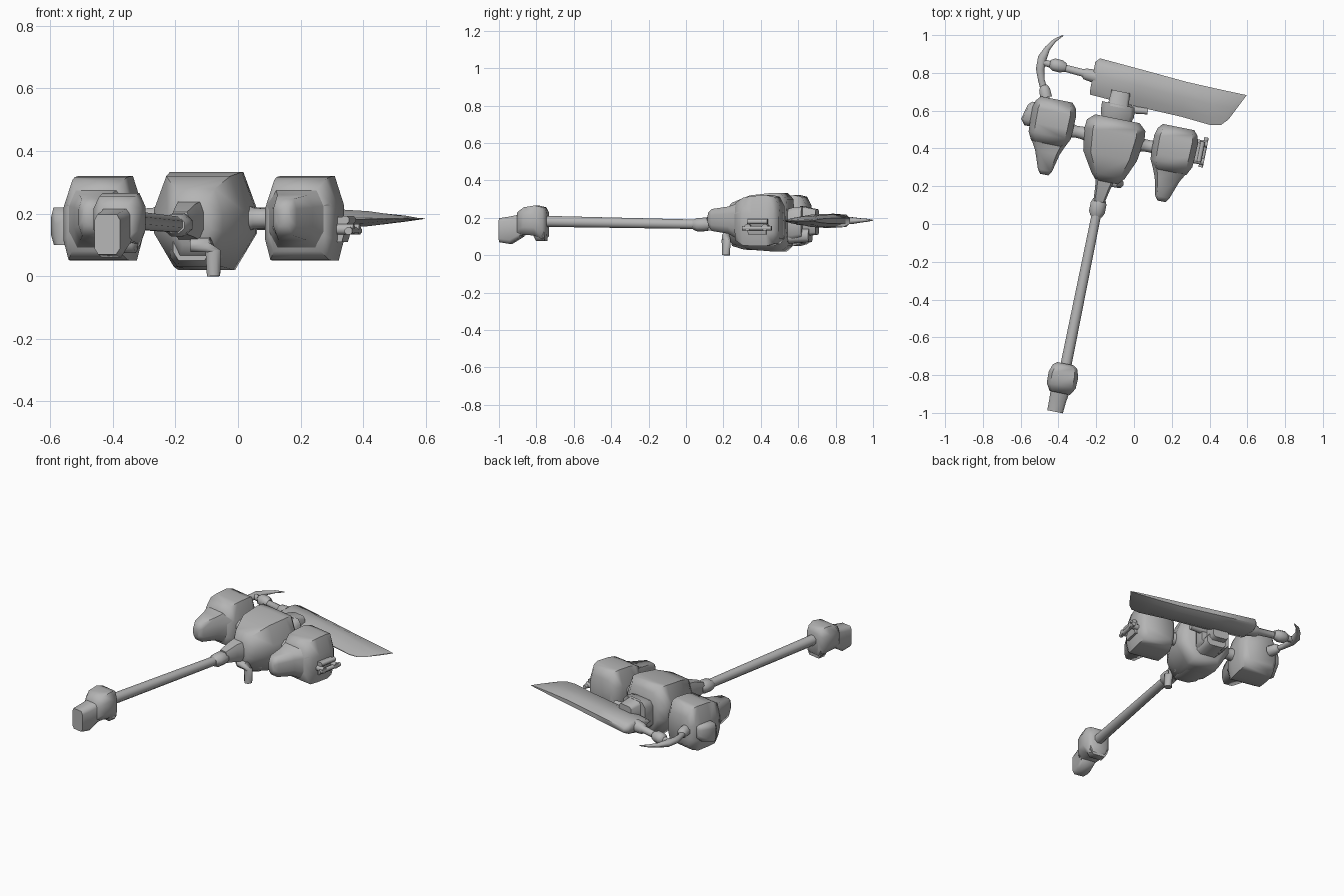
import bpy, bmesh, math
from mathutils import Vector, Matrix

grey = bpy.data.materials.new("plain grey")
grey.diffuse_color = (0.46, 0.46, 0.46, 1)

# local frame: u to the right, v along the shaft, turned 11.3 degrees
FRAME = Matrix.Translation((-0.115, 0.42, 0)) @ Matrix.Rotation(math.radians(-11.3), 4, 'Z')
WORLD = Matrix.Identity(4)


def skin(name, rings, frame, angle=60):
    """Close a stack of equal rings into a solid."""
    bm = bmesh.new()
    vs = [[bm.verts.new(frame @ Vector(p)) for p in r] for r in rings]
    n = len(vs[0])
    for a, b in zip(vs, vs[1:]):
        for i in range(n):
            bm.faces.new((a[i], a[(i + 1) % n], b[(i + 1) % n], b[i]))
    bm.faces.new(vs[0])
    bm.faces.new(vs[-1])
    bmesh.ops.recalc_face_normals(bm, faces=bm.faces)
    me = bpy.data.meshes.new(name)
    bm.to_mesh(me)
    bm.free()
    me.shade_smooth()
    me.set_sharp_from_angle(angle=math.radians(angle))
    me.materials.append(grey)
    ob = bpy.data.objects.new(name, me)
    bpy.context.collection.objects.link(ob)
    return ob


def hull(name, stations, top=0.75, bot=0.7, hi=0.45, lo=-0.45, sx=1, angle=62):
    """Octagonal sections along v: (v, u centre, half width, z low, z high)."""
    shape = [(-top, 1), (top, 1), (1, hi), (1, lo), (bot, -1), (-bot, -1), (-1, lo), (-1, hi)]
    rings = []
    for v, u, w, z0, z1 in stations:
        zc, h = (z0 + z1) / 2, (z1 - z0) / 2
        rings.append([(sx * (u + w * a), v, zc + h * b) for a, b in shape])
    return skin(name, rings, FRAME, angle)


def tube(name, pts, radii, frame=FRAME, sides=8, squash=1.0):
    """Round sections along a path."""
    pts = [Vector(p) for p in pts]
    rings = []
    for i, p in enumerate(pts):
        t = (pts[min(i + 1, len(pts) - 1)] - pts[max(i - 1, 0)]).normalized()
        up = Vector((0, 1, 0)) if abs(t.z) > 0.8 else Vector((0, 0, 1))
        s = t.cross(up).normalized()
        q = s.cross(t)
        rings.append([p + radii[i] * (math.cos(k) * s + squash * math.sin(k) * q)
                      for k in [(j + 0.5) * 2 * math.pi / sides for j in range(sides)]])
    return skin(name, rings, frame)


# central body
hull("central_body", [(-0.20, 0.01, 0.06, 0.10, 0.24), (-0.165, 0.01, 0.09, 0.06, 0.28),
                      (-0.06, 0, 0.145, 0.03, 0.32), (0.06, 0, 0.162, 0.02, 0.333),
                      (0.105, 0, 0.158, 0.02, 0.333), (0.14, 0, 0.12, 0.05, 0.30)],
     top=0.72, bot=0.55, hi=0.25, lo=-0.25)
hull("body_underside", [(-0.17, 0.0, 0.06, 0.05, 0.15), (-0.10, 0.0, 0.085, 0.03, 0.15),
                        (0.10, 0.0, 0.085, 0.02, 0.15)], top=0.95)

# side pods with tapering snouts, and the arms that hold them
for side, sx, dv, u in (("left", -1, 0.012, 0.335), ("right", 1, -0.005, 0.326)):
    hull(side + "_pod", [(-0.075 + dv, u, 0.090, 0.08, 0.28), (-0.03 + dv, u, 0.113, 0.052, 0.308),
                         (0.02 + dv, u, 0.116, 0.05, 0.317), (0.10 + dv, u, 0.118, 0.05, 0.321),
                         (0.138 + dv, u, 0.108, 0.06, 0.312), (0.165 + dv, u, 0.085, 0.09, 0.265)],
         top=0.74, bot=0.85, hi=0.3, lo=-0.5, sx=sx)
    hull(side + "_snout", [(-0.238 + dv, u - 0.012, 0.022, 0.16, 0.225), (-0.215 + dv, u - 0.012, 0.038, 0.13, 0.247),
                           (-0.12 + dv, u - 0.006, 0.066, 0.115, 0.26), (-0.04 + dv, u, 0.105, 0.075, 0.285)], sx=sx)
    tube(side + "_arm", [(sx * 0.12, 0.03, 0.185), (sx * 0.165, 0.03, 0.185), (sx * 0.20, 0.03, 0.185),
                         (sx * 0.25, 0.03, 0.185)], [0.055, 0.036, 0.034, 0.045])

# left pod outer fin
hull("left_side_fin", [(0.01, -0.455, 0.022, 0.10, 0.19), (0.04, -0.468, 0.032, 0.10, 0.22),
                       (0.12, -0.45, 0.03, 0.12, 0.22), (0.14, -0.44, 0.02, 0.14, 0.21)])
# right pod outer bracket
hull("right_side_plate", [(0.0, 0.44, 0.022, 0.11, 0.19), (0.10, 0.44, 0.022, 0.11, 0.19)])
tube("right_side_rod", [(0.482, -0.025, 0.145), (0.482, 0.135, 0.145)], [0.013, 0.013])
tube("right_side_rod_upper", [(0.466, 0.0, 0.18), (0.466, 0.11, 0.18)], [0.014, 0.014])
for i, v in enumerate((0.005, 0.10)):
    tube("right_side_clip_%d" % i, [(0.42, v, 0.15), (0.494, v, 0.15)], [0.018, 0.018])

# neck, collar, shaft
hull("neck", [(-0.31, -0.01, 0.03, 0.135, 0.205), (-0.24, -0.005, 0.04, 0.125, 0.23),
              (-0.16, 0.0, 0.055, 0.11, 0.245)])
tube("collar", [(-0.01, -0.39, 0.163), (-0.01, -0.365, 0.163), (-0.01, -0.32, 0.165), (-0.01, -0.295, 0.165)],
     [0.033, 0.046, 0.046, 0.035], squash=0.85)
tube("shaft", [(-0.01, -0.35, 0.165), (-0.012, -1.24, 0.182)], [0.027, 0.032])

# knob and stub at the end of the shaft
hull("end_knob", [(-1.343, -0.015, 0.055, 0.10, 0.23), (-1.305, -0.015, 0.078, 0.11, 0.256),
                  (-1.245, -0.015, 0.080, 0.105, 0.266), (-1.202, -0.015, 0.066, 0.085, 0.256),
                  (-1.186, -0.015, 0.045, 0.10, 0.23)])
hull("knob_lower_lip", [(-1.255, -0.015, 0.05, 0.10, 0.18), (-1.24, -0.015, 0.055, 0.075, 0.18),
                        (-1.195, -0.015, 0.055, 0.075, 0.18)])
hull("end_stub", [(-1.446, -0.02, 0.042, 0.07, 0.198), (-1.385, -0.018, 0.045, 0.06, 0.207),
                  (-1.32, -0.015, 0.052, 0.10, 0.22)], hi=0.7, lo=-0.7)

# small bent foot beside the neck
tube("foot", [(-0.15, 0.225, 0.10), (-0.095, 0.217, 0.10), (-0.08, 0.215, 0.08), (-0.078, 0.213, 0.0)],
     [0.024, 0.026, 0.026, 0.023], WORLD)

# mount between body and blade
hull("blade_mount", [(0.12, -0.005, 0.075, 0.08, 0.24), (0.165, -0.005, 0.09, 0.08, 0.255),
                     (0.215, -0.01, 0.088, 0.09, 0.26)], hi=0.7, lo=-0.7)
hull("blade_clamp", [(0.20, -0.01, 0.055, 0.10, 0.262), (0.285, -0.01, 0.05, 0.11, 0.245)], hi=0.8, lo=-0.8)
hull("mount_underside", [(0.11, 0, 0.07, 0.06, 0.14), (0.25, 0, 0.06, 0.07, 0.14)])
tube("mount_pin", [(0.05, 0.20, 0.18), (0.15, 0.21, 0.18)], [0.022, 0.018])

# wide blade: thick rounded back edge, thin front edge (back x, back y, front x, front y, half thickness)
lens = [(0, 0.4), (0.2, 0.9), (0.45, 1.0), (0.78, 0.6), (1, 0.08)]
rings = []
for bx, by, fx, fy, h in [(-0.205, 0.858, -0.233, 0.705, 0.026), (-0.18, 0.877, -0.232, 0.685, 0.038),
                          (0.05, 0.815, 0.0, 0.625, 0.037), (0.28, 0.752, 0.25, 0.568, 0.033),
                          (0.43, 0.718, 0.40, 0.525, 0.024), (0.56, 0.690, 0.46, 0.524, 0.010),
                          (0.597, 0.682, 0.50, 0.553, 0.002)]:
    loop = lens + [(t, -s) for t, s in reversed(lens)]
    rings.append([(bx + (fx - bx) * t, by + (fy - by) * t, 0.184 + h * s) for t, s in loop])
skin("blade", rings, WORLD)

# rod and collar from the blade to the hook
tube("blade_rod", [(-0.20, 0.78, 0.184), (-0.26, 0.795, 0.184), (-0.27, 0.80, 0.184), (-0.48, 0.855, 0.184)],
     [0.04, 0.032, 0.022, 0.018], WORLD)
tube("rod_collar", [(-0.445, 0.848, 0.184), (-0.425, 0.844, 0.184), (-0.385, 0.834, 0.184), (-0.36, 0.828, 0.184)],
     [0.022, 0.036, 0.036, 0.024], WORLD)

# curved hook that ends in a point
tube("hook", [(-0.375, 0.998, 0.187), (-0.42, 0.972, 0.187), (-0.458, 0.93, 0.186), (-0.485, 0.88, 0.185),
              (-0.497, 0.82, 0.184), (-0.49, 0.76, 0.183), (-0.473, 0.70, 0.182), (-0.465, 0.65, 0.182)],
     [0.003, 0.010, 0.016, 0.026, 0.024, 0.019, 0.020, 0.022], WORLD, squash=0.8)
tube("hook_socket", [(-0.478, 0.735, 0.182), (-0.474, 0.715, 0.182), (-0.465, 0.67, 0.182)],
     [0.018, 0.031, 0.034], WORLD)
